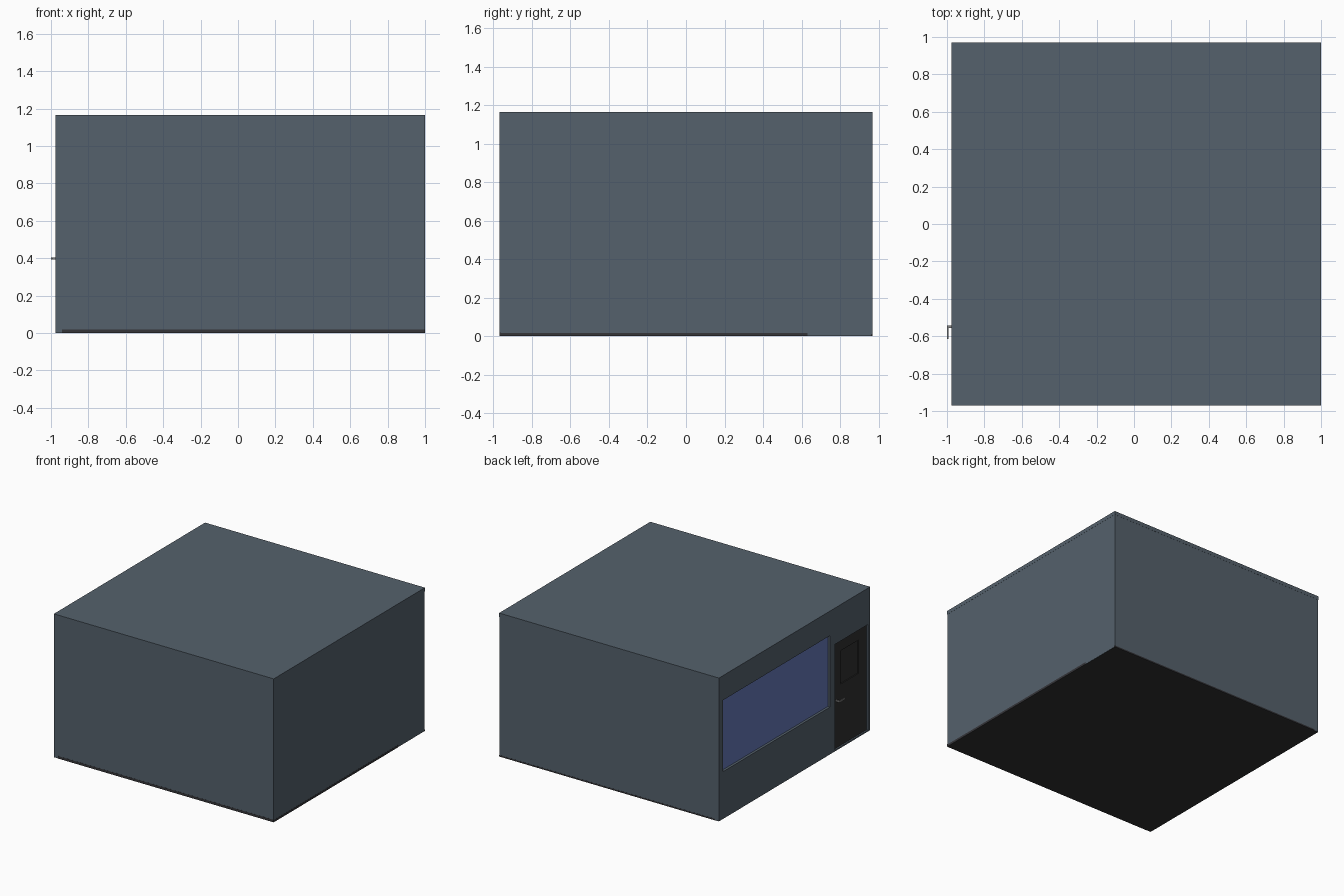
import bpy

if "Cube" in bpy.data.objects:
    bpy.data.objects.remove(bpy.data.objects["Cube"])

X0, X1, Y, H, T = -0.975, 1.0, 0.97, 1.165, 0.03


def material(name, r, g, b):
    m = bpy.data.materials.new(name)
    m.diffuse_color = (r, g, b, 1)
    m.use_nodes = True
    m.node_tree.nodes["Principled BSDF"].inputs["Base Color"].default_value = m.diffuse_color
    return m


WALL = material("wall_paint", 0.09, 0.12, 0.15)
DARK = material("dark_panel", 0.03, 0.03, 0.03)
TRIM = material("trim_paint", 0.035, 0.035, 0.04)
GLASS = material("blue_glass", 0.13, 0.19, 0.48)
METAL = material("handle_metal", 0.25, 0.25, 0.25)


def box(name, x, y, z, mat=None):
    """Box from (min, max) pairs."""
    bpy.ops.mesh.primitive_cube_add(
        size=1, location=[(a + b) / 2 for a, b in (x, y, z)])
    ob = bpy.context.object
    ob.name = name
    ob.scale = [b - a for a, b in (x, y, z)]
    bpy.ops.object.transform_apply(location=False, rotation=False, scale=True)
    if mat:
        ob.data.materials.append(mat)
    return ob


def cut(ob, x, y, z):
    """Cut a box-shaped opening, then discard the cutter."""
    cutter = box("opening_cutter", x, y, z, ob.data.materials[0])
    cutter.hide_render = True
    mod = ob.modifiers.new("opening", 'BOOLEAN')
    mod.operation, mod.solver, mod.object = 'DIFFERENCE', 'EXACT', cutter
    bpy.context.view_layer.objects.active = ob
    bpy.ops.object.modifier_apply(modifier=mod.name)
    bpy.data.objects.remove(cutter)


# Room shell
box("floor", (X0 + T, X1 - T), (-Y + T, Y - T), (0, 0.02), DARK)
box("ceiling", (X0, X1), (-Y, Y), (H - T, H), WALL)
box("front_wall", (X0, X1 - 0.001), (-Y + 0.001, -Y + T), (0.001, H - T), WALL)
box("back_wall", (X0, X1 - 0.001), (Y - T, Y - 0.001), (0.001, H - T), WALL)
box("right_wall", (X1 - T, X1 - 0.001), (-Y + T, Y - T), (0.001, H - T), WALL)

# Left wall with window and door openings
left = box("left_wall", (X0, X0 + T), (-Y + T, Y - T), (0.001, H - T), WALL)
WIN_Y, WIN_Z = (-0.456, 0.92), (0.385, 0.965)
DOOR_Y, DOOR_Z = (-0.94, -0.52), (0.012, 0.87)
cut(left, (X0 - 0.1, X0 + 0.1), WIN_Y, WIN_Z)
cut(left, (X0 - 0.1, X0 + 0.1), DOOR_Y, DOOR_Z)
box("window_glass", (X0 + 0.02, X0 + 0.028), WIN_Y, WIN_Z, GLASS)

# Door with a recessed upper panel
door = box("door", (X0 + 0.012, X0 + T), DOOR_Y, DOOR_Z, DARK)
cut(door, (X0 - 0.1, X0 + 0.02), (-0.835, -0.605), (0.51, 0.78))

# Lever handle: stem plus grip
box("handle_stem", (-1.0, X0 + 0.014), (-0.556, -0.544), (0.393, 0.405), METAL)
box("handle_grip", (-1.0, -0.992), (-0.615, -0.55), (0.393, 0.405), METAL)

# Dark underside and base trim
box("underside", (X0 + 0.002, X1 - 0.002), (-Y + 0.002, Y - 0.002), (0, 0.002), DARK)
box("front_trim", (-0.94, X1), (-Y, -Y + 0.01), (0, 0.02), TRIM)
box("back_trim", (-0.94, X1), (Y - 0.01, Y), (0, 0.012), TRIM)
box("right_trim", (X1 - 0.01, X1), (-Y, 0.63), (0, 0.018), TRIM)
